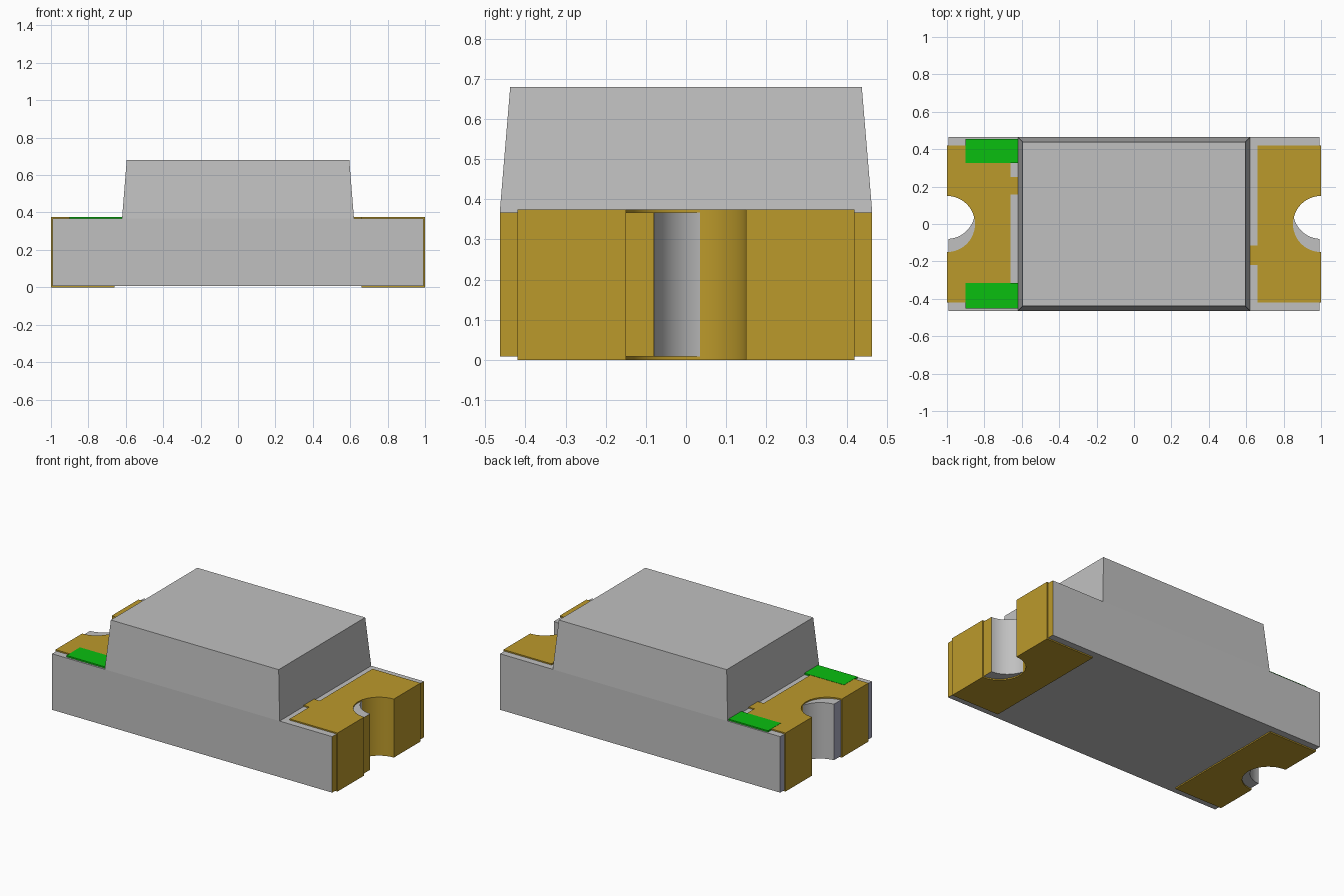
import bpy, bmesh, math

cube = bpy.data.objects.get("Cube")
if cube:
    bpy.data.objects.remove(cube, do_unlink=True)


def material(name, rgb):
    m = bpy.data.materials.new(name)
    m.use_nodes = True
    m.diffuse_color = (*rgb, 1)
    m.node_tree.nodes["Principled BSDF"].inputs["Base Color"].default_value = (*rgb, 1)
    return m


GREY = material("light grey", (0.53, 0.53, 0.53))
GOLD = material("gold", (0.50, 0.32, 0.024))
GREEN = material("green", (0.003, 0.52, 0.005))
SLATE = material("slate grey", (0.40, 0.41, 0.54))

# Shared measurements
BODY_Z = (0.008, 0.367)
TOP_Z = 0.375
END_X, HALF_Y, PAD_Y, PAD_X = 0.993, 0.464, 0.42, 0.66
NOTCH_R = 0.15


def prism(name, layers, mats):
    """Skin matching outlines, each given as (points, z), into a closed solid."""
    bm = bmesh.new()
    rings = [[bm.verts.new((x, y, z)) for x, y in pts] for pts, z in layers]
    for low, high in zip(rings, rings[1:]):
        for i in range(len(low)):
            j = (i + 1) % len(low)
            bm.faces.new((low[i], low[j], high[j], high[i]))
    bm.faces.new(rings[0])
    bm.faces.new(rings[-1])
    bmesh.ops.recalc_face_normals(bm, faces=bm.faces)
    mesh = bpy.data.meshes.new(name)
    bm.to_mesh(mesh)
    bm.free()
    obj = bpy.data.objects.new(name, mesh)
    bpy.context.collection.objects.link(obj)
    for m in mats:
        mesh.materials.append(m)
    bpy.ops.object.select_all(action="DESELECT")
    obj.select_set(True)
    bpy.context.view_layer.objects.active = obj
    bpy.ops.object.shade_smooth_by_angle(angle=math.radians(30))
    return obj


def rect(x0, x1, y0, y1):
    return [(x0, y0), (x1, y0), (x1, y1), (x0, y1)]


def notch(cy, r, edge_x, steps=24):
    """Round bite at the +x end, from its low y side to its high y side."""
    a = math.acos((1 - edge_x) / r)
    angles = [-a + 2 * a * i / steps for i in range(steps + 1)]
    return [(1 - r * math.cos(t), cy + r * math.sin(t)) for t in angles]


def flip(pts, side):
    return [(side * x, y) for x, y in pts]


# Circuit board body with a round bite at each end
bite = notch(0.07, NOTCH_R, END_X)
half = [(END_X, -HALF_Y)] + bite + [(END_X, HALF_Y)]
outline = half + flip(half, -1)[::-1]
body = prism("body", [(outline, z) for z in BODY_Z], [GREY, GOLD, SLATE])
for f in body.data.polygons:
    if abs(f.center.x) > END_X - 0.001:
        f.material_index = 1 if f.center.x > 0 else 2

# Tapered lens block
prism("lens", [(rect(-0.62, 0.62, -HALF_Y, HALF_Y), BODY_Z[1]),
               (rect(-0.595, 0.595, -0.438, 0.438), 0.68)], [GREY])

# Metal terminals: end wall lining the notch, bottom pad, top pad with a tab
for side, label, tab in ((-1, "right", (0.157, 0.25)), (1, "left", (-0.22, -0.115))):
    inner = notch(0, NOTCH_R, 1)
    outer = notch(0, NOTCH_R + 0.007, END_X)
    wall = ([(1, -PAD_Y)] + inner + [(1, PAD_Y), (END_X, PAD_Y)]
            + outer[::-1] + [(END_X, -PAD_Y)])
    prism(label + "_terminal_wall", [(flip(wall, side), z) for z in BODY_Z], [GOLD])

    front = [(1, -PAD_Y)] + inner + [(1, PAD_Y)]
    pad = front + [(PAD_X, PAD_Y), (PAD_X, -PAD_Y)]
    prism(label + "_bottom_pad", [(flip(pad, side), z) for z in (0, BODY_Z[0])], [GOLD])

    tabbed = front + [(PAD_X, PAD_Y), (PAD_X, tab[1]), (0.6, tab[1]),
                      (0.6, tab[0]), (PAD_X, tab[0]), (PAD_X, -PAD_Y)]
    prism(label + "_top_pad", [(flip(tabbed, side), z) for z in (BODY_Z[1], TOP_Z)], [GOLD])

# Green polarity marks
for label, y0, y1 in (("front", -0.452, -0.315), ("back", 0.325, 0.455)):
    mark = rect(-0.9, -0.615, y0, y1)
    prism(label + "_polarity_mark", [(mark, BODY_Z[1]), (mark, TOP_Z + 0.0015)], [GREEN])
